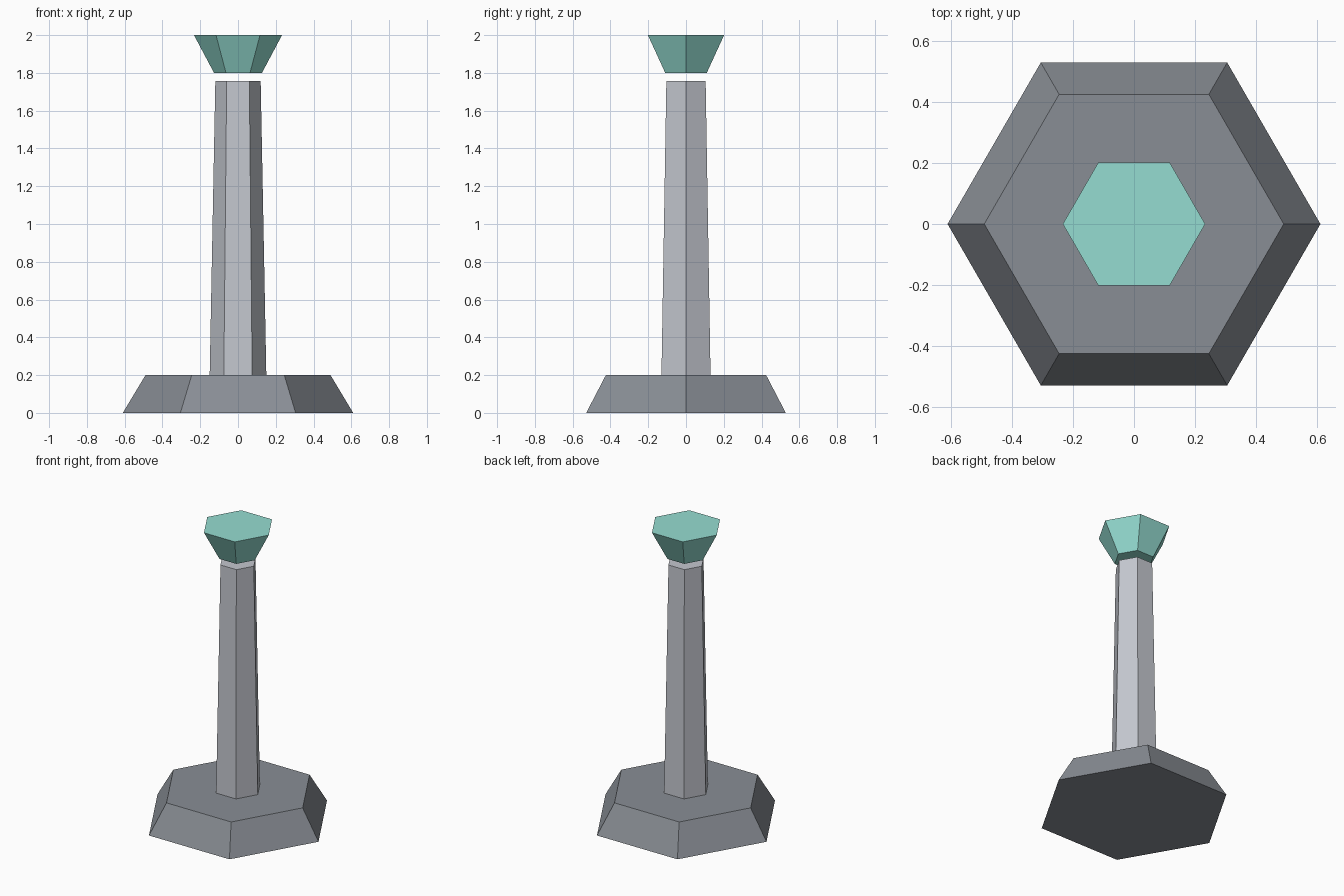
import bpy
import math

if "Cube" in bpy.data.objects:
    bpy.data.objects.remove(bpy.data.objects["Cube"])


def hex_frustum(name, r_bottom, r_top, z0, z1, color):
    """Six-sided tapered prism with corners on the x axis."""
    bpy.ops.mesh.primitive_cone_add(
        vertices=6, radius1=r_bottom, radius2=r_top, depth=z1 - z0,
        location=(0, 0, (z0 + z1) / 2), rotation=(0, 0, math.radians(30)))
    obj = bpy.context.object
    obj.name = name
    mat = bpy.data.materials.new(name + "_material")
    mat.diffuse_color = color
    mat.use_nodes = True
    mat.node_tree.nodes["Principled BSDF"].inputs["Base Color"].default_value = mat.diffuse_color
    obj.data.materials.append(mat)
    return obj


# Wide stone foot
hex_frustum("base", 0.61, 0.49, 0.0, 0.2, (0.25, 0.27, 0.30, 1))
# Slender tapered column
hex_frustum("column", 0.15, 0.12, 0.2, 1.757, (0.55, 0.57, 0.62, 1))
# Flared gem floating just above the column
hex_frustum("gem", 0.127, 0.233, 1.8, 2.0, (0.30, 0.72, 0.64, 1))
